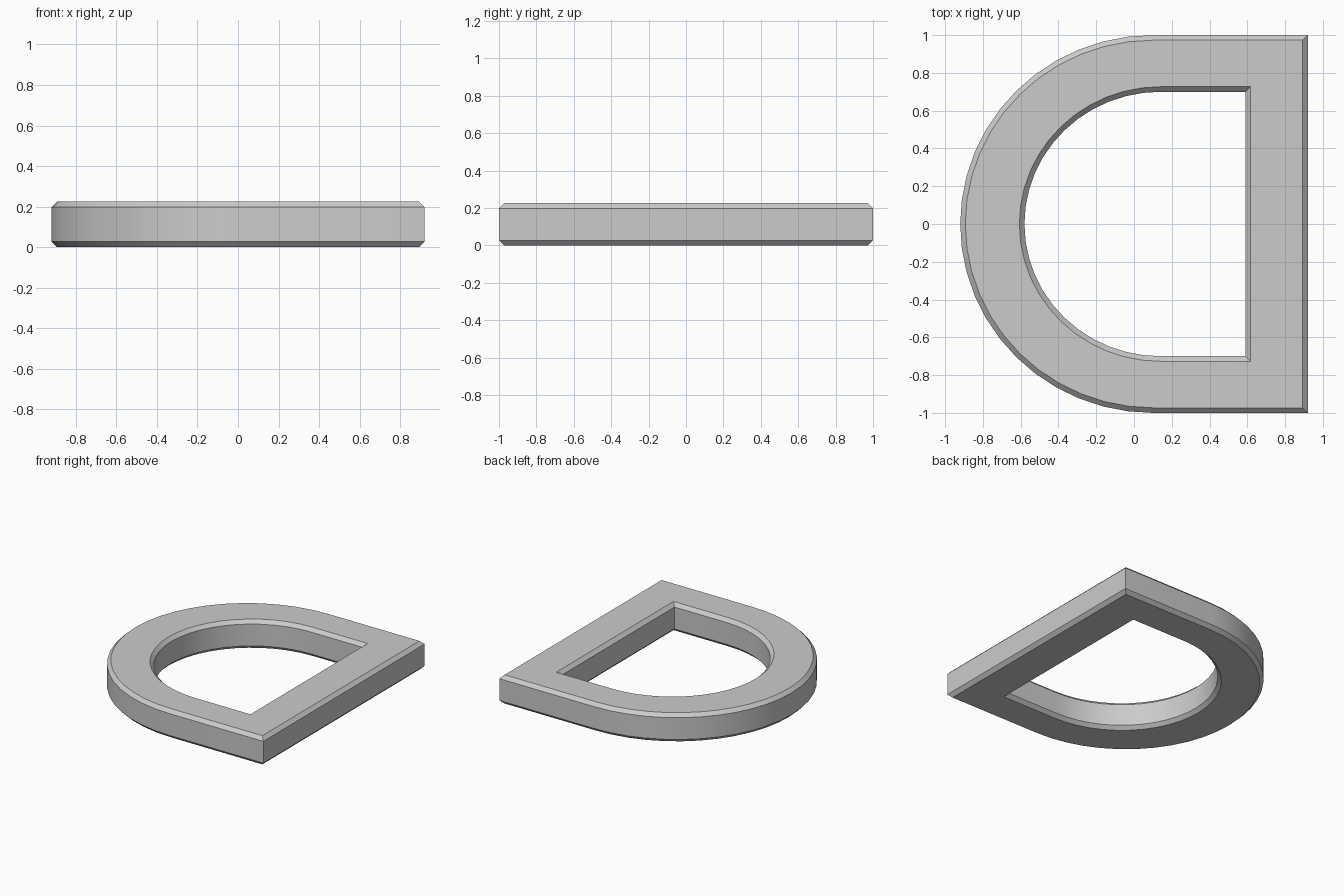
import bpy
import bmesh
import math

cube = bpy.data.objects.get("Cube")
if cube:
    bpy.data.objects.remove(cube, do_unlink=True)

HEIGHT = 0.225
CHAMFER = 0.027
ARC_STEPS = 24

grey = bpy.data.materials.new("plain grey")
grey.use_nodes = True
colour = (0.6, 0.6, 0.6, 1)
grey.diffuse_color = colour
grey.node_tree.nodes["Principled BSDF"].inputs["Base Color"].default_value = colour


def outline(centre, length, half_width, right, grow):
    """Rounded on the left, square on the right, grown outwards evenly."""
    points = [(right + grow, half_width + grow)]
    for i in range(ARC_STEPS + 1):
        a = math.pi / 2 + math.pi * i / ARC_STEPS
        points.append((centre + (length + grow) * math.cos(a),
                       (half_width + grow) * math.sin(a)))
    points.append((right + grow, -half_width - grow))
    return points


outer = (0.10, 1.02, 1.0, 0.92)
inner = (0.14, 0.72, 0.70, 0.59)

# Chamfered section, swept round the ring: up the outside, down the inside
section = [(outer, -CHAMFER, 0), (outer, 0, CHAMFER),
           (outer, 0, HEIGHT - CHAMFER), (outer, -CHAMFER, HEIGHT),
           (inner, CHAMFER, HEIGHT), (inner, 0, HEIGHT - CHAMFER),
           (inner, 0, CHAMFER), (inner, CHAMFER, 0)]

bm = bmesh.new()
loops = [[bm.verts.new((x, y, z)) for x, y in outline(*shape, grow)]
         for shape, grow, z in section]
for k, low in enumerate(loops):
    high = loops[(k + 1) % len(loops)]
    for i in range(len(low)):
        j = (i + 1) % len(low)
        bm.faces.new((low[i], low[j], high[j], high[i]))
bmesh.ops.recalc_face_normals(bm, faces=bm.faces)

mesh = bpy.data.meshes.new("half_round_frame")
bm.to_mesh(mesh)
bm.free()
mesh.materials.append(grey)
frame = bpy.data.objects.new("half_round_frame", mesh)
bpy.context.collection.objects.link(frame)

# Smooth curve with crisp chamfer edges
bpy.ops.object.select_all(action="DESELECT")
frame.select_set(True)
bpy.context.view_layer.objects.active = frame
bpy.ops.object.shade_smooth_by_angle(angle=math.radians(30))
